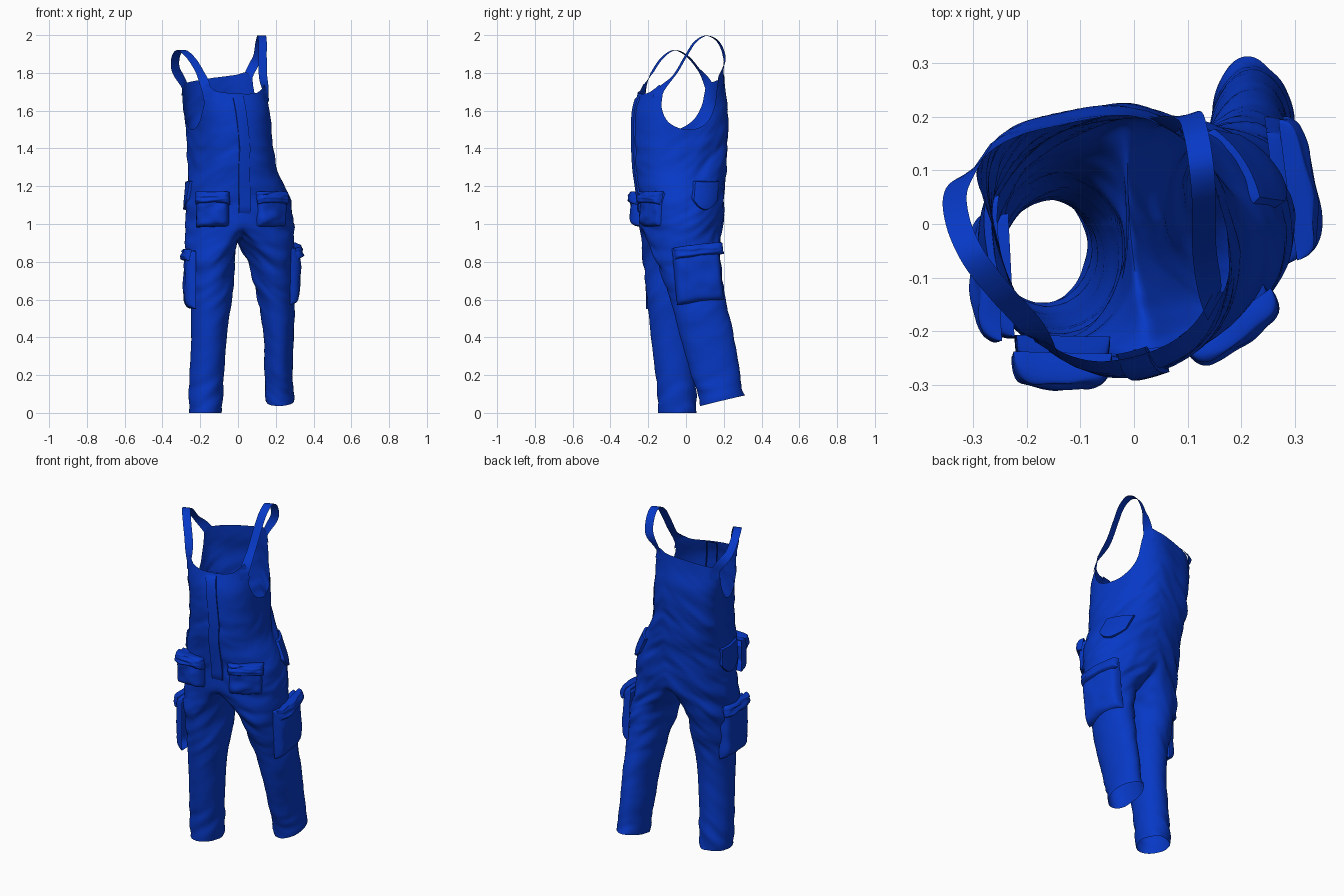
import bpy, bmesh, math
from mathutils import Vector, Matrix, noise

if "Cube" in bpy.data.objects:
    bpy.data.objects.remove(bpy.data.objects["Cube"])

N = 128
BLUE = bpy.data.materials.new("blue_cloth")
BLUE.diffuse_color = (0.002, 0.04, 0.56, 1)
BLUE.use_nodes = True
BLUE.node_tree.nodes["Principled BSDF"].inputs["Base Color"].default_value = BLUE.diffuse_color

# extents per height: z, x min, x max, y min, y max
TORSO = [(1.0, -.28, .295, -.243, .2), (1.1, -.275, .285, -.25, .205), (1.2, -.262, .245, -.262, .21),
         (1.3, -.25, .2, -.275, .225), (1.45, -.25, .178, -.28, .232), (1.6, -.265, .168, -.275, .235),
         (1.7, -.275, .162, -.25, .218), (1.82, -.275, .155, -.235, .208)]
LEG_L = [(0.0, -.255, -.09, -.145, .06), (.1, -.262, -.08, -.15, .052), (.4, -.248, -.06, -.185, .045),
         (.6, -.256, -.035, -.205, .06), (.8, -.27, -.014, -.228, .11)]
LEG_R = [(.065, .145, .295, .08, .305), (.2, .14, .29, .035, .285), (.4, .135, .295, -.025, .25),
         (.6, .10, .30, -.08, .21), (.8, .05, .30, -.16, .18)]
# top edge height around the body: angle from front, z
RIM = [(-3.15, 1.775), (-2.5, 1.75), (-2.35, 1.74), (-2.2, 1.64), (-2.0, 1.55), (-1.65, 1.5), (-1.25, 1.54),
       (-1.0, 1.63), (-.86, 1.74), (-.6, 1.705), (0, 1.69), (.4, 1.695), (.62, 1.72), (.76, 1.73), (.9, 1.61),
       (1.1, 1.535), (1.5, 1.5), (1.8, 1.535), (2.0, 1.62), (2.15, 1.75), (2.3, 1.80), (2.6, 1.79), (3.15, 1.775)]


def interp(tab, u):
    """Catmull-Rom lookup in a table keyed by its first column."""
    u = min(max(u, tab[0][0]), tab[-1][0])
    k = 0
    while k < len(tab) - 2 and u > tab[k + 1][0]:
        k += 1
    a, b = tab[k], tab[k + 1]
    p, q = tab[max(k - 1, 0)], tab[min(k + 2, len(tab) - 1)]
    h = b[0] - a[0]
    t = (u - a[0]) / h
    out = []
    for c in range(1, len(a)):
        m0 = (b[c] - p[c]) / (b[0] - p[0]) * h
        m1 = (q[c] - a[c]) / (q[0] - a[0]) * h
        out.append((2*t**3 - 3*t**2 + 1)*a[c] + (t**3 - 2*t*t + t)*m0 + (3*t*t - 2*t**3)*b[c] + (t**3 - t*t)*m1)
    return out


def torso(th, z, off=0.0):
    """Point on the twisted torso at angle th (0 = front, + = right side)."""
    x0, x1, y0, y1 = interp(TORSO, z)
    up = min(max((z - 1.0) / .4, 0), 1)
    yaw = .1 + .21 * up
    hx, hy = (x1 - x0) / 2, (y1 - y0) / 2
    s, d = hx*hx + hy*hy, (hy*hy - hx*hx) / math.cos(2 * yaw)
    bump = lambda t0, w: math.exp((math.cos(th - t0) - 1) / (w * w))
    skew = 1 + up * (.13 * bump(-2.35, .35) - .08 * bump(3.1, .4))
    sp = lambda v: math.copysign(abs(v) ** (2 / (2 + .25 * up)), v)
    r = (math.sqrt((s - d) / 2) * skew + off) * sp(math.sin(th))
    f = (math.sqrt((s + d) / 2) * skew + off) * sp(math.cos(th))
    c, n = math.cos(yaw), math.sin(yaw)
    return Vector(((x0 + x1) / 2 + r*c + f*n, (y0 + y1) / 2 + r*n - f*c, z))


def leg(tab, side, phi, z):
    x0, x1, y0, y1 = interp(tab, z)
    dy = -(y1 - y0) / 2 * math.cos(phi)
    tilt = .26 * max(0, 1 - z / .8) if side > 0 else 0
    return Vector(((x0 + x1) / 2 + side * (x1 - x0) / 2 * math.sin(phi), (y0 + y1) / 2 + dy, z + tilt * dy))


def finish(name, bm, angle=50):
    bmesh.ops.recalc_face_normals(bm, faces=bm.faces)
    me = bpy.data.meshes.new(name)
    bm.to_mesh(me)
    bm.free()
    ob = bpy.data.objects.new(name, me)
    bpy.context.collection.objects.link(ob)
    me.materials.append(BLUE)
    bpy.ops.object.select_all(action='DESELECT')
    ob.select_set(True)
    bpy.context.view_layer.objects.active = ob
    bpy.ops.object.shade_smooth_by_angle(angle=math.radians(angle))


def bridge(bm, a, b, closed=True):
    for i in range(len(a) if closed else len(a) - 1):
        j = (i + 1) % len(a)
        bm.faces.new((a[i], a[j], b[j], b[i]))


def sheet(name, nu, nv, func, angle=50):
    """Grid surface from func(u, v) with u and v in -1..1."""
    bm = bmesh.new()
    rows = [[bm.verts.new(func(2*i/nu - 1, 2*k/nv - 1)) for i in range(nu + 1)] for k in range(nv + 1)]
    for a, b in zip(rows, rows[1:]):
        bridge(bm, a, b, False)
    finish(name, bm, angle)


# body: bib, hips and legs as one continuous cloth shell
bm = bmesh.new()
angs = [2 * math.pi * i / N for i in range(N)]
rows = []
for k in range(49):
    ring = []
    for th in angs:
        w = th if th <= math.pi else th - 2 * math.pi
        ring.append(bm.verts.new(torso(th, 1.0 + k / 48 * (interp(RIM, w)[0] - 1.0))))
    rows.append(ring)
for a, b in zip(rows, rows[1:]):
    bridge(bm, a, b)
H = N // 2
base = rows[0]
front, back = base[0].co, base[H].co
seam = []
for j in range(1, H):
    p = back.lerp(front, j / H)
    p.z -= .085 * math.sin(math.pi * j / H) ** .6
    p.x -= .015 * math.sin(math.pi * j / H)
    seam.append(bm.verts.new(p))
for side, tab in ((1, LEG_R), (-1, LEG_L)):
    prev = [base[(side * i) % N] for i in range(H + 1)] + seam
    start = [v.co.copy() for v in prev]
    bottom = tab[0][0]
    for k in range(1, 59):
        if k <= 14:
            pts = [p.lerp(leg(tab, side, angs[i], .8), k / 14) for i, p in enumerate(start)]
        else:
            z = .8 + (bottom - .8) * (k - 14) / 44
            pts = [leg(tab, side, a, z) for a in angs]
        cur = [bm.verts.new(p) for p in pts]
        bridge(bm, prev, cur)
        prev = cur
soft = [v for v in bm.verts if .7 < v.co.z < 1.15 and not v.is_boundary]
for _ in range(6):
    bmesh.ops.smooth_vert(bm, verts=soft, factor=.5, use_axis_x=True, use_axis_y=True, use_axis_z=True)
# cloth folds: noise stretched sideways, strongest at hips, thighs and cuffs
FOLD = [(0, .010), (.12, .009), (.22, .003), (.5, .004), (.65, .012), (.85, .014), (1.1, .010), (1.3, .009),
        (1.5, .007), (1.65, .003), (1.85, .001)]
bmesh.ops.recalc_face_normals(bm, faces=bm.faces)
bm.normal_update()
for v, n in [(v, v.normal.copy()) for v in bm.verts]:
    p = v.co
    q = Vector((p.x * 5, p.y * 5, p.z * 13 + abs(p.x) * 9 - p.y * 6))
    fold = noise.noise(q) + .5 * noise.noise(q * 2.1 + Vector((7, 3, 1)))
    v.co = p + n * fold * interp(FOLD, p.z)[0] * (1.25 if p.y > 0 else .85)
    v.co.z = max(v.co.z, 0)
finish("overall_body", bm, 70)


# raised cloth panel lying on the torso
def panel(name, c0, c1, half, z0, z1, off, round_end=0.0):
    def point(u, v):
        t = (v + 1) / 2
        edge = abs(u) == 1 or abs(v) == 1
        return torso(c0 + (c1 - c0) * t + u * half, z0 + (z1 - z0) * t + round_end * u * u * (1 - t),
                     -.012 if edge else off)
    sheet(name, 14, 22, point, 40)


panel("front_placket", .0, -.08, .12, 1.04, 1.69, .010)
for name, th in (("left_hip_pocket", -1.75), ("right_hip_pocket", 1.95)):
    panel(name, th, th, .36, 1.07, 1.23, .012, .07)


# shoulder straps: flat ribbons from bib corner to back corner
def strap(name, th0, z0, th1, z1, mids):
    pts = [torso(th0, z0 - .05, .003), torso(th0, z0, .002)] + [Vector(m) for m in mids]
    pts += [torso(th1, z1, .002), torso(th1, z1 - .05, .003)]
    dist = [0]
    for a, b in zip(pts, pts[1:]):
        dist.append(dist[-1] + (b - a).length)
    tab = [(d, *p) for d, p in zip(dist, pts)]
    last = dist[-1]
    across = Vector((.95, .31, 0))
    ends = [(torso(t + .05, z) - torso(t - .05, z)).normalized() for t, z in ((th0, z0), (th1, z1))]
    ends = [e if e.dot(across) > 0 else -e for e in ends]

    def point(u, v):
        s = last * (v + 1) / 2
        tan = (Vector(interp(tab, s + .01)) - Vector(interp(tab, s - .01))).normalized()
        near = max(0, 1 - min(s, last - s) / .16)
        side = across.lerp(ends[0] if v < 0 else ends[1], min(1, near * 1.4))
        side = (side - tan * side.dot(tan)).normalized()
        return Vector(interp(tab, s)) + side * u * (.023 + .006 * near)
    sheet(name, 2, 60, point)


strap("left_strap", -.84, 1.71, -2.4, 1.73, [(-.2, -.18, 1.80), (-.25, -.125, 1.88), (-.30, -.06, 1.92),
                                            (-.328, .005, 1.89), (-.33, .065, 1.82)])
strap("right_strap", .74, 1.70, 2.28, 1.78, [(.132, -.06, 1.79), (.13, 0, 1.89), (.13, .05, 1.965), (.125, .11, 1.997),
                                            (.115, .17, 1.965), (.10, .203, 1.88)])


# soft pillow-shaped cloth pocket whose outer face sits at the given point
def pillow(name, face, yaw, w, h, d, lean=0, tip=0, seed=0):
    m = (Matrix.Translation(face) @ Matrix.Rotation(yaw, 4, 'Z') @ Matrix.Rotation(lean, 4, 'Y')
         @ Matrix.Rotation(tip, 4, 'X'))

    def point(u, v):
        x, z = math.sin(u * math.pi / 2), math.sin(v * math.pi / 2)
        rise = math.sqrt(max(0, (1 - abs(x) ** 10) * (1 - abs(z) ** 10)))
        wave = .010 * noise.noise(Vector((x * 1.6 + seed, seed * 3.7, z * 2.2)))
        depth = d * (1 - rise) + (wave + .010 * x * x + .004 * z * z) * rise
        return m @ Vector((x * w / 2 + wave * .4, depth, z * h / 2 + wave * .5))
    sheet(name, 24, 24, point, 55)


# pockets with flaps: name, outer face centre, yaw, width, height, depth, lean
POCKETS = [("left_front_pocket", (-.135, -.293, 1.075), -.02, .175, .18, .085, 0),
           ("right_front_pocket", (.20, -.212, 1.075), .62, .185, .18, .07, 0),
           ("left_cargo_pocket", (-.288, -.10, .705), -1.52, .23, .31, .06, 0),
           ("right_cargo_pocket", (.325, .07, .735), 1.70, .25, .30, .065, -.1)]
for k, (name, face, yaw, w, h, d, lean) in enumerate(POCKETS):
    pillow(name, face, yaw, w, h, d, lean, 0, k + 1)
    out = Vector((math.sin(yaw), -math.cos(yaw), 0))
    top = Vector(face) + out * .011 + Vector((0, 0, h / 2 - .018))
    pillow(name + "_flap", top, yaw, w + .01, .065, d * .7, lean, -.2, k + 6)
